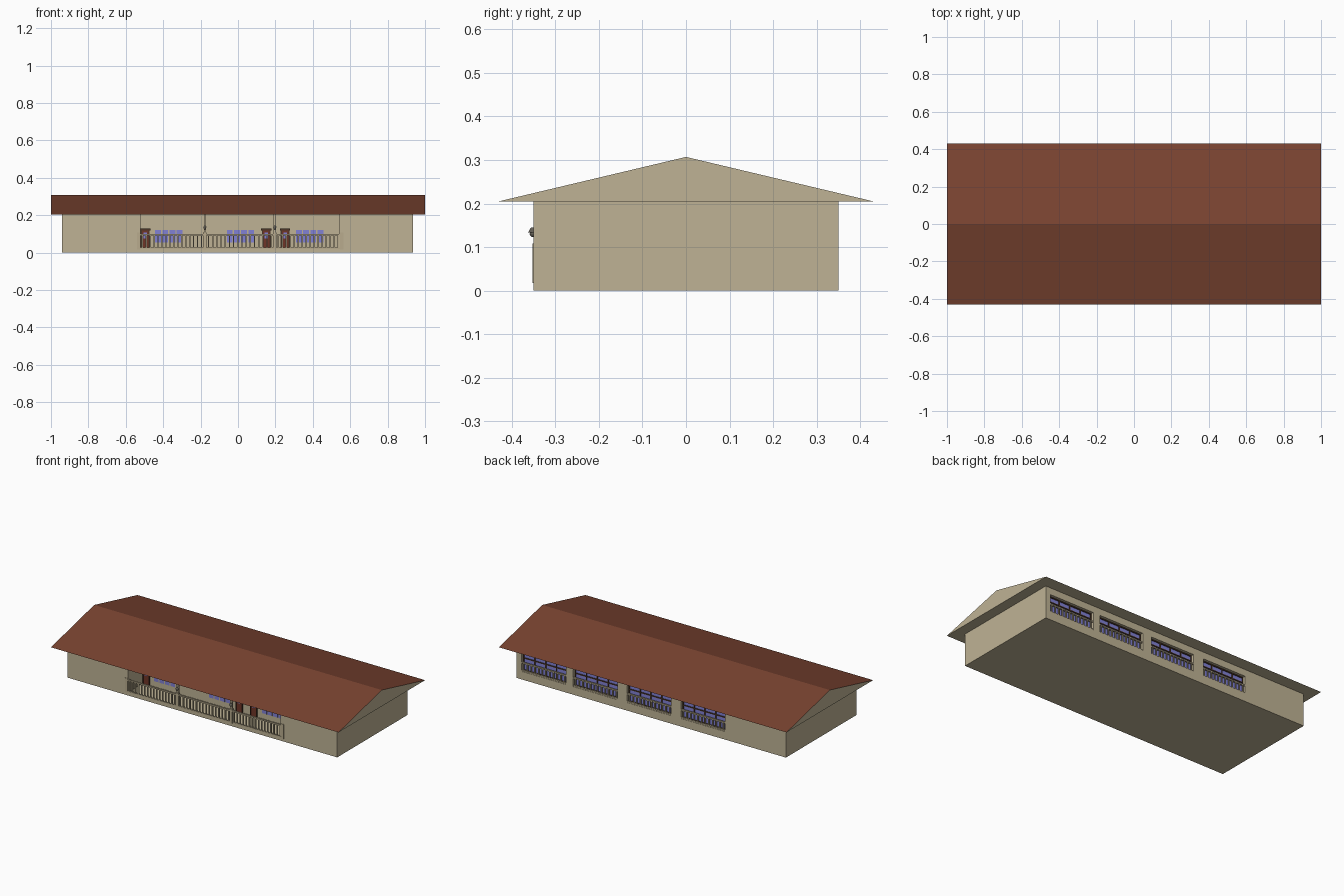
import bpy, bmesh
from mathutils import Matrix, Vector

if "Cube" in bpy.data.objects:
    bpy.data.objects.remove(bpy.data.objects["Cube"])


def material(name, rgb):
    m = bpy.data.materials.new(name)
    m.diffuse_color = (*rgb, 1)
    m.use_nodes = True
    m.node_tree.nodes["Principled BSDF"].inputs["Base Color"].default_value = m.diffuse_color
    return m


WALL = material("tan_wall", (0.52, 0.45, 0.30))
ROOF = material("brown_roof", (0.19, 0.056, 0.03))
GLASS = material("blue_glass", (0.22, 0.22, 0.66))
DOOR = material("red_brown_door", (0.16, 0.035, 0.02))
TRIM = material("dark_brown_trim", (0.07, 0.035, 0.02))
RAIL = material("beige_rail", (0.48, 0.41, 0.27))
LAMP = material("grey_lamp", (0.12, 0.11, 0.09))


def boxes(name, mat, spans):
    """One object from boxes given as (x0, x1, y0, y1, z0, z1)."""
    bm = bmesh.new()
    for x0, x1, y0, y1, z0, z1 in spans:
        mid = Vector((x0 + x1, y0 + y1, z0 + z1)) / 2
        size = Matrix.Diagonal((x1 - x0, y1 - y0, z1 - z0, 1))
        bmesh.ops.create_cube(bm, size=1, matrix=Matrix.Translation(mid) @ size)
    return finish(name, bm, [mat])


def finish(name, bm, mats):
    me = bpy.data.meshes.new(name)
    bm.to_mesh(me)
    bm.free()
    for m in mats:
        me.materials.append(m)
    ob = bpy.data.objects.new(name, me)
    bpy.context.collection.objects.link(ob)
    return ob


def railing(name, x0, x1, y, z0, z1, count, mat, w=0.007):
    """Top rail, bottom rail and evenly spaced balusters."""
    spans = [(x0, x1, y - 0.005, y + 0.005, z1 - 0.008, z1),
             (x0, x1, y - 0.004, y + 0.004, z0, z0 + 0.008)]
    for i in range(count):
        x = x0 + (x1 - x0) * (i + 0.5) / count
        spans.append((x - w / 2, x + w / 2, y - w / 2, y + w / 2, z0 + 0.008, z1 - 0.008))
    return boxes(name, mat, spans)


EAVE, RIDGE = 0.205, 0.307
FRONT, PORCH_BACK, BACK, NICHE = -0.35, -0.20, 0.35, 0.325
FLOOR = 0.02
PORCH = (-0.52, 0.54)
POSTS = (-0.177, 0.197)
BACK_WINDOWS = [(0.59, 0.90), (0.23, 0.54), (-0.14, 0.165), (-0.515, -0.21)]
SILL, HEAD = 0.05, 0.162

# House body with the porch recess and rear window niches cut out
body = boxes("house_body", WALL, [(-0.94, 0.935, FRONT, BACK, 0, EAVE - 0.0005)])
cutter = boxes("recess_cutter", WALL,
               [(*PORCH, FRONT - 0.1, PORCH_BACK, FLOOR, EAVE + 0.1)]
               + [(a, b, NICHE, BACK + 0.1, SILL, HEAD) for a, b in BACK_WINDOWS])
cutter.hide_render = True
mod = body.modifiers.new("recesses", 'BOOLEAN')
mod.operation, mod.solver, mod.object = 'DIFFERENCE', 'EXACT', cutter
bpy.context.view_layer.objects.active = body
bpy.ops.object.modifier_apply(modifier=mod.name)
bpy.data.objects.remove(cutter)

# Gable roof: brown slopes, tan gable ends and soffit
bm = bmesh.new()
end = bm.faces.new([bm.verts.new((-1, y, z)) for y, z in
                    ((-0.43, EAVE), (0, RIDGE), (0.43, EAVE))])
new = bmesh.ops.extrude_face_region(bm, geom=[end])["geom"]
bmesh.ops.translate(bm, vec=(2, 0, 0), verts=[v for v in new if isinstance(v, bmesh.types.BMVert)])
bmesh.ops.recalc_face_normals(bm, faces=bm.faces)
for f in bm.faces:
    f.material_index = 1 if f.normal.z > 0.5 else 0
finish("gable_roof", bm, [WALL, ROOF])

# Porch posts
boxes("porch_posts", WALL, [(x - 0.006, x + 0.006, FRONT, FRONT + 0.012, FLOOR, EAVE)
                            for x in POSTS])

# Railings between thicker newel posts
stops = (-0.53, *POSTS, 0.555)
for i, (a, b) in enumerate(zip(stops, stops[1:])):
    railing(f"porch_railing_{i + 1}", a + 0.008, b - 0.008, FRONT + 0.003, FLOOR, 0.1, 16, RAIL)
boxes("railing_newels", RAIL, [(x - 0.009, x + 0.009, FRONT - 0.003, FRONT + 0.014, FLOOR - 0.002, 0.108)
                               for x in stops])

# Post lamps: a shade with a bulb above it
for i, x in enumerate(POSTS):
    bm = bmesh.new()
    bmesh.ops.create_cone(bm, cap_ends=True, segments=10, radius1=0.011, radius2=0.004, depth=0.012,
                          matrix=Matrix.Translation((x, FRONT - 0.002, 0.139)))
    bmesh.ops.create_uvsphere(bm, u_segments=10, v_segments=6, radius=0.007,
                              matrix=Matrix.Translation((x, FRONT - 0.002, 0.13)))
    finish(f"porch_lamp_{i + 1}", bm, [LAMP])

# Front doors: frame with lintel, leaf, small glass light
Y = PORCH_BACK
for i, x in enumerate((-0.496, 0.151, 0.252)):
    boxes(f"door_frame_{i + 1}", TRIM, [
        (x - 0.024, x - 0.018, Y - 0.008, Y, FLOOR, 0.118),
        (x + 0.018, x + 0.024, Y - 0.008, Y, FLOOR, 0.118),
        (x - 0.027, x + 0.027, Y - 0.009, Y, 0.118, 0.128)])
    boxes(f"door_leaf_{i + 1}", DOOR, [(x - 0.018, x + 0.018, Y - 0.004, Y, FLOOR, 0.118)])
    boxes(f"door_light_{i + 1}", GLASS, [(x - 0.009, x + 0.009, Y - 0.006, Y - 0.004, 0.075, 0.108)])

# Front windows: four panes each
for i, x in enumerate((-0.443, -0.06, 0.31)):
    boxes(f"front_window_{i + 1}", GLASS, [
        (x + k * 0.0385, x + k * 0.0385 + 0.031, Y - 0.003, Y, 0.055, 0.12) for k in range(4)])

# Rear windows: glass, frame with mullions, guard rail over the lower half
for i, (a, b) in enumerate(BACK_WINDOWS):
    boxes(f"rear_glass_{i + 1}", GLASS, [(a, b, NICHE, NICHE + 0.003, SILL, HEAD)])
    t = 0.006
    bars = [(a, b, NICHE, NICHE + 0.008, z, z + t) for z in (SILL, 0.125, HEAD - t)]
    bars += [(x, x + t, NICHE, NICHE + 0.008, SILL, HEAD)
             for x in (a + (b - a - t) * k / 4 for k in range(5))]
    boxes(f"rear_window_frame_{i + 1}", TRIM, bars)
    railing(f"rear_guard_rail_{i + 1}", a, b, BACK - 0.006, SILL, 0.108, 12, RAIL)
